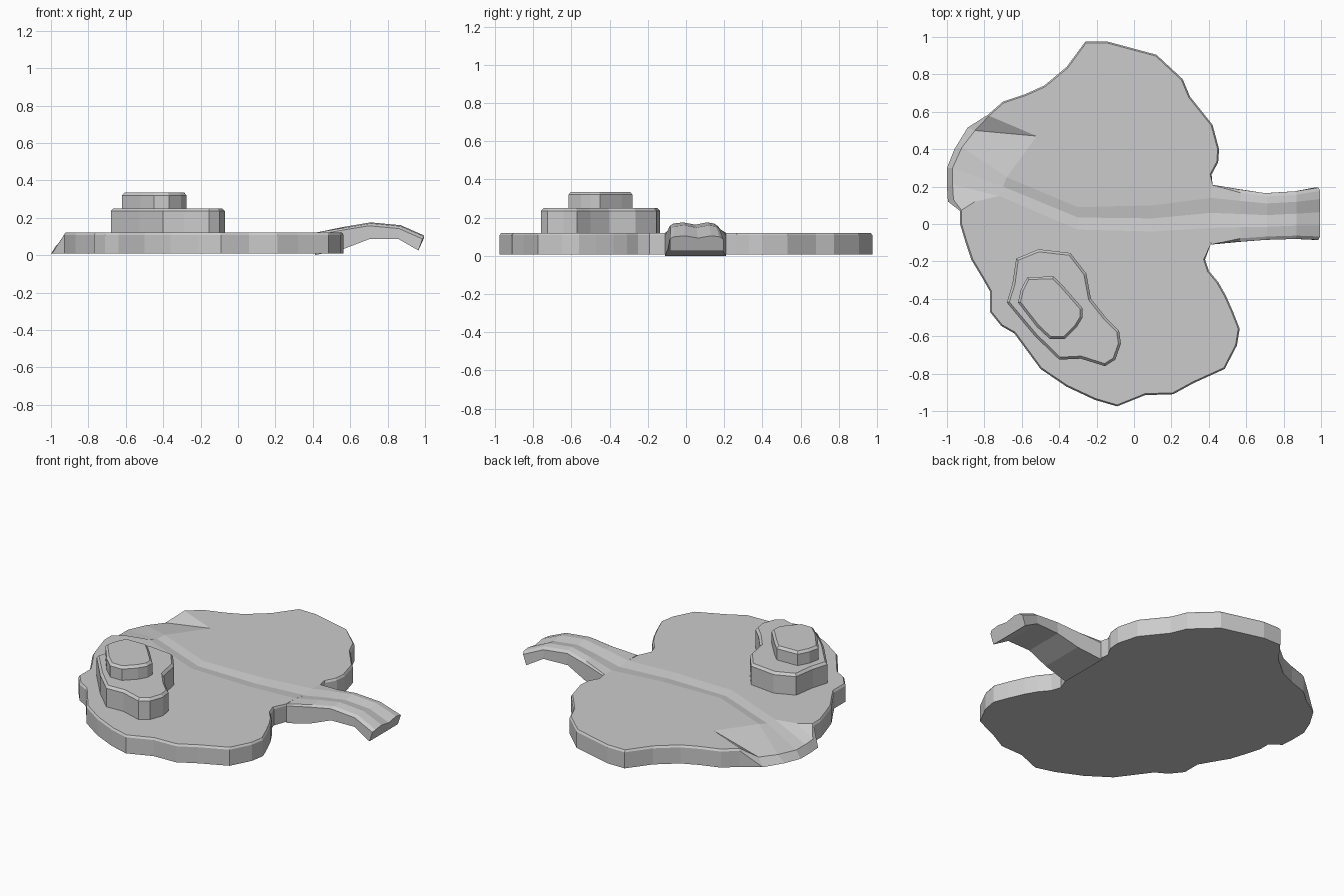
import bpy, bmesh
from mathutils import Vector

if "Cube" in bpy.data.objects:
    bpy.data.objects.remove(bpy.data.objects["Cube"])

BASE, TOP = 0.008, 0.12


def inset(pts, d):
    # shrink a clockwise outline by d
    out = []
    for i, p in enumerate(pts):
        a, b, c = Vector(pts[i - 1]), Vector(p), Vector(pts[(i + 1) % len(pts)])
        e, f = (b - a).normalized(), (c - b).normalized()
        n = Vector((e.y + f.y, -e.x - f.x)).normalized()
        out.append(tuple(b + n * d))
    return out


def ring(bm, pts, z):
    return [bm.verts.new((x, y, z)) for x, y in pts]


def strip(bm, a, b, closed=False):
    for i in range(len(a) if closed else len(a) - 1):
        j = (i + 1) % len(a)
        bm.faces.new((a[i], a[j], b[j], b[i]))


def finish(bm, name):
    bmesh.ops.remove_doubles(bm, verts=bm.verts, dist=0.0005)
    bmesh.ops.recalc_face_normals(bm, faces=bm.faces)
    me = bpy.data.meshes.new(name)
    bm.to_mesh(me)
    bm.free()
    ob = bpy.data.objects.new(name, me)
    bpy.context.collection.objects.link(ob)


def terrace(name, pts, z0, z1):
    # raised step with chamfered rim
    bm = bmesh.new()
    low, mid = ring(bm, pts, z0), ring(bm, pts, z1 - 0.015)
    top = ring(bm, inset(pts, 0.014), z1)
    strip(bm, low, mid, True)
    strip(bm, mid, top, True)
    bm.faces.new(top)
    finish(bm, name)


# island outline, clockwise: south shore, sloping beach, north shore
south = [(.41, -.11), (.38, -.19), (.40, -.25), (.45, -.31), (.49, -.38), (.53, -.47),
         (.565, -.56), (.55, -.65), (.485, -.775), (.32, -.85), (.21, -.91), (.06, -.915),
         (-.09, -.975), (-.21, -.94), (-.36, -.87), (-.50, -.775), (-.57, -.68),
         (-.64, -.585), (-.71, -.545), (-.77, -.47), (-.77, -.36), (-.81, -.29),
         (-.87, -.19), (-.90, -.10), (-.93, 0), (-.93, .07)]
beach = [(-.995, .12), (-1, .2), (-1, .3), (-.96, .4), (-.89, .515)]
north = [(-.78, .585), (-.70, .655), (-.58, .695), (-.48, .74), (-.36, .84), (-.26, .975),
         (-.14, .975), (.12, .905), (.26, .775), (.30, .68), (.42, .53), (.455, .40),
         (.45, .33), (.415, .265), (.42, .21)]
lip = [(-.965, .13), (-.97, .21), (-.97, .3), (-.92, .41), (-.85, .50)]
inner = [(-.85, .12), (-.72, .15), (-.70, .20), (-.68, .25), (-.52, .47)]

full = south + beach + north
rim = inset(full, 0.008)
rim[0], rim[-1] = full[0], full[-1]
ns, nb = len(south), len(south) + len(beach)

bm = bmesh.new()
floor = ring(bm, full, BASE)
bm.faces.new(floor)
tops = []
for lo, hi in ((0, ns), (nb, len(full))):
    mid = ring(bm, full[lo:hi], TOP - 0.012)
    top = ring(bm, rim[lo:hi], TOP)
    strip(bm, floor[lo:hi], mid)
    strip(bm, mid, top)
    tops.append((mid, top))

# beach slope and its side closures
lv, iv = ring(bm, lip, 0.055), ring(bm, inner, TOP)
iv[2].co.z = 0.11
strip(bm, floor[ns:nb], lv)
strip(bm, lv, iv)
for (mid, top), k, f, g in ((tops[0], -1, ns - 1, 0), (tops[1], 0, nb, -1)):
    edge = floor[ns:nb][g]
    for tri in ((floor[f], edge, mid[k]), (edge, lv[g], mid[k]),
                (lv[g], top[k], mid[k]), (lv[g], iv[g], top[k])):
        bm.faces.new(tri)

# shallow trail across the plateau
trail_s = [iv[1]] + ring(bm, [(-.3, -.03), (.1, -.04), (.413, -.02)], TOP)
trail_c = [iv[2]] + ring(bm, [(-.3, .035), (.1, .03), (.415, .06)], TOP - 0.01)
trail_n = [iv[3]] + ring(bm, [(-.3, .09), (.1, .10), (.417, .14)], TOP)
strip(bm, trail_s, trail_c)
strip(bm, trail_c, trail_n)
bm.faces.new(tops[0][1] + [iv[0]] + trail_s)
bm.faces.new(tops[1][1] + trail_n[::-1] + [iv[4]])
finish(bm, "island_base")

# arched bridge: x top, x bottom, y low, y high, z top, z bottom
bm = bmesh.new()
prev = None
for xt, xb, yl, yh, zt, zb in ((.413, .413, -.11, .21, .12, .0), (.57, .57, -.095, .185, .152, .035),
                               (.71, .70, -.085, .165, .175, .085), (.87, .86, -.08, .175, .16, .085),
                               (.995, .965, -.085, .195, .105, .025)):
    first = prev is None
    e = 0 if first else 0.018
    w = yh - yl
    pts = [(xb, yl, zb), (xt - e / 2, yl, zt - e), (xt, yl + e, zt - e / 3), (xt, yl + w * .28, zt),
           (xt, yl + w * .53, zt - .012), (xt, yl + w * .78, zt), (xt, yh - e, zt - e / 3),
           (xt - e / 2, yh, zt - e), (xb, yh, zb)]
    if first:
        pts[1] = (xt, yl, zt - .012)
        pts[7] = (xt + .007, yh, zt - .012)
    cur = [bm.verts.new(p) for p in pts]
    if prev:
        strip(bm, prev, cur, True)
    prev = cur
bm.faces.new(prev)
finish(bm, "arched_bridge")

# stacked terraces
terrace("lower_terrace", [(-.68, -.42), (-.65, -.32), (-.63, -.185), (-.51, -.135), (-.34, -.155),
                          (-.255, -.265), (-.23, -.40), (-.15, -.50), (-.08, -.57), (-.07, -.64),
                          (-.10, -.725), (-.155, -.76), (-.285, -.72), (-.40, -.725), (-.53, -.60)],
        TOP, 0.25)
terrace("upper_terrace", [(-.62, -.42), (-.605, -.35), (-.57, -.285), (-.43, -.28), (-.375, -.335),
                          (-.275, -.45), (-.275, -.50), (-.305, -.55), (-.37, -.615), (-.45, -.615),
                          (-.52, -.55)], 0.25, 0.335)
